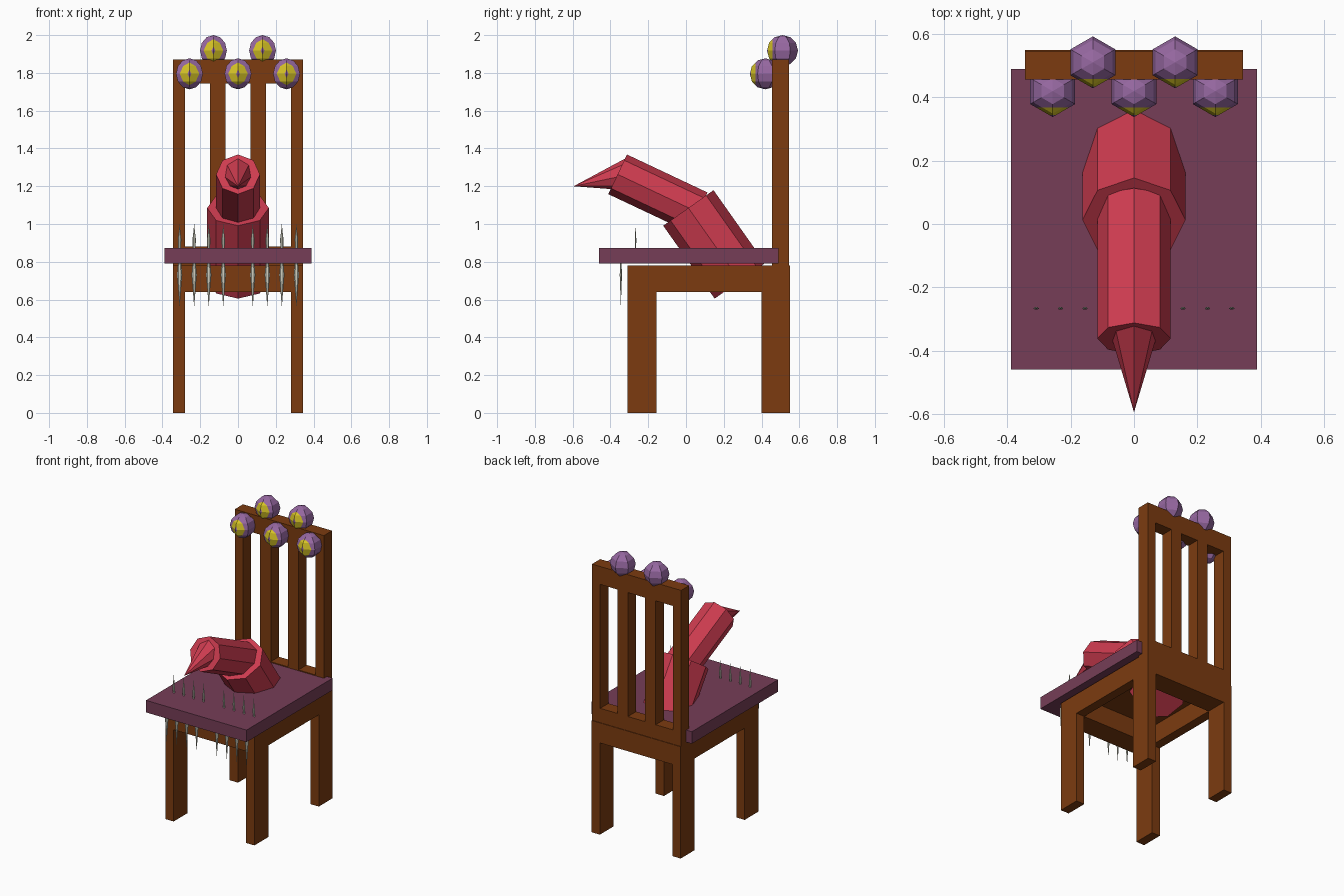
import bpy, bmesh, math
from mathutils import Vector, Matrix

if "Cube" in bpy.data.objects:
    bpy.data.objects.remove(bpy.data.objects["Cube"])


def material(name, rgb):
    m = bpy.data.materials.new(name)
    m.diffuse_color = (*rgb, 1)
    m.use_nodes = True
    m.node_tree.nodes["Principled BSDF"].inputs["Base Color"].default_value = m.diffuse_color
    return m


WOOD = material("brown wood", (0.20, 0.044, 0.005))
SEAT = material("plum seat", (0.18, 0.048, 0.095))
TONGUE = material("red tongue", (0.62, 0.045, 0.08))
EYE = material("purple eye", (0.31, 0.14, 0.36))
IRIS = material("yellow iris", (0.70, 0.57, 0.02))
TOOTH = material("pale tooth", (0.62, 0.62, 0.52))


def finish(name, bm, *mats):
    bmesh.ops.recalc_face_normals(bm, faces=bm.faces)
    me = bpy.data.meshes.new(name)
    bm.to_mesh(me)
    bm.free()
    for m in mats:
        me.materials.append(m)
    ob = bpy.data.objects.new(name, me)
    bpy.context.collection.objects.link(ob)
    return ob


def box(name, x, y, z, mat):
    """Box from (low, high) ranges."""
    bm = bmesh.new()
    size = [r[1] - r[0] for r in (x, y, z)]
    mid = [(r[1] + r[0]) / 2 for r in (x, y, z)]
    bmesh.ops.create_cube(bm, size=1, matrix=Matrix.Translation(mid) @ Matrix.Diagonal((*size, 1)))
    return finish(name, bm, mat)


def pair(name, x, y, z, mat):
    """Box on the right side and its mirror on the left."""
    box(name + "_right", x, y, z, mat)
    box(name + "_left", (-x[1], -x[0]), y, z, mat)


def tube(name, start, end, r1, r2, mat, sides=8):
    """Cylinder or cone between two (y, z) points on the centre plane."""
    a, b = Vector((0, *start)), Vector((0, *end))
    d = b - a
    tilt = math.atan2(-d.y, d.z)
    bm = bmesh.new()
    bmesh.ops.create_cone(bm, cap_ends=True, segments=sides, radius1=r1, radius2=r2, depth=d.length,
                          matrix=Matrix.Translation((a + b) / 2) @ Matrix.Rotation(tilt, 4, 'X'))
    bmesh.ops.remove_doubles(bm, verts=bm.verts, dist=1e-5)
    return finish(name, bm, mat)


# legs and the open frame beneath the seat
FRONT, BACK, SIDE = (-0.31, -0.156), (0.40, 0.55), (0.28, 0.344)
pair("front_leg", SIDE, FRONT, (0, 0.64), WOOD)
pair("back_leg", SIDE, BACK, (0, 0.64), WOOD)
pair("side_apron", SIDE, (-0.31, 0.55), (0.64, 0.78), WOOD)
box("front_apron", (-0.28, 0.28), FRONT, (0.64, 0.78), WOOD)
box("back_apron", (-0.28, 0.28), BACK, (0.64, 0.78), WOOD)
box("frame_panel", (-0.28, 0.28), (-0.156, 0.40), (0.772, 0.78), WOOD)

# backrest
DEPTH = (0.456, 0.546)
pair("back_post", SIDE, DEPTH, (0.78, 1.87), WOOD)
pair("back_slat", (0.066, 0.148), DEPTH, (0.88, 1.745), WOOD)
box("top_rail", (-0.28, 0.28), DEPTH, (1.745, 1.87), WOOD)
box("lower_rail", (-0.28, 0.28), DEPTH, (0.78, 0.88), WOOD)

# seat
box("seat", (-0.388, 0.388), (-0.46, 0.49), (0.79, 0.874), SEAT)

# tongue in three pieces
tube("tongue_base", (0.285, 0.699), (0.0125, 1.085), 0.163, 0.163, TONGUE)
tube("tongue_middle", (0.064, 1.062), (-0.362, 1.263), 0.116, 0.116, TONGUE)
tube("tongue_tip", (-0.301, 1.262), (-0.595, 1.20), 0.088, 0, TONGUE)


def tooth(name, x, y, levels):
    """Slim spindle through (z, radius) levels."""
    bm = bmesh.new()
    rings = []
    for z, r in levels:
        rings.append([bm.verts.new((x + r * math.cos(k * math.tau / 6), y + 0.5 * r * math.sin(k * math.tau / 6), z))
                      for k in range(6)])
    for lo, hi in zip(rings, rings[1:]):
        for k in range(6):
            j = (k + 1) % 6
            bm.faces.new((lo[k], lo[j], hi[j], hi[k]))
    bm.faces.new(rings[0])
    bm.faces.new(rings[-1])
    finish(name, bm, TOOTH)


# teeth: one row standing on the seat, one row hanging below its front edge
for side in (-1, 1):
    for i in range(4):
        x = side * (0.078 + 0.077 * i)
        tooth("upper_tooth", x, -0.267, ((0.86, 0.007), (0.92, 0.009), (0.96, 0.004), (1.0, 0.0005)))
        tooth("lower_tooth", x, -0.345, ((0.80, 0.008), (0.73, 0.014), (0.66, 0.008), (0.565, 0.0005)))

# eyes: six-sided balls, sliced towards the front into iris and pupil
R = 0.082
for x, y, z in ((-0.257, 0.42, 1.795), (0, 0.42, 1.795), (0.257, 0.42, 1.795),
                (-0.13, 0.511, 1.918), (0.13, 0.511, 1.918)):
    bm = bmesh.new()
    bmesh.ops.create_uvsphere(bm, u_segments=6, v_segments=6, radius=R,
                              matrix=Matrix.Rotation(math.pi / 2, 4, 'Z'))
    # a ball corner must point forward
    front = min(bm.verts, key=lambda v: v.co.y)
    if abs(front.co.x) > 0.01:
        bmesh.ops.rotate(bm, verts=bm.verts, matrix=Matrix.Rotation(math.pi / 6, 3, 'Z'))
    for cut in (-0.052, -0.076):
        bmesh.ops.bisect_plane(bm, geom=bm.verts[:] + bm.edges[:] + bm.faces[:],
                               plane_co=(0, cut, 0), plane_no=(0, 1, 0))
    for f in bm.faces:
        f.material_index = int(-0.076 < f.calc_center_median().y < -0.052)
    bmesh.ops.translate(bm, verts=bm.verts, vec=(x, y, z))
    finish("eye", bm, EYE, IRIS)
